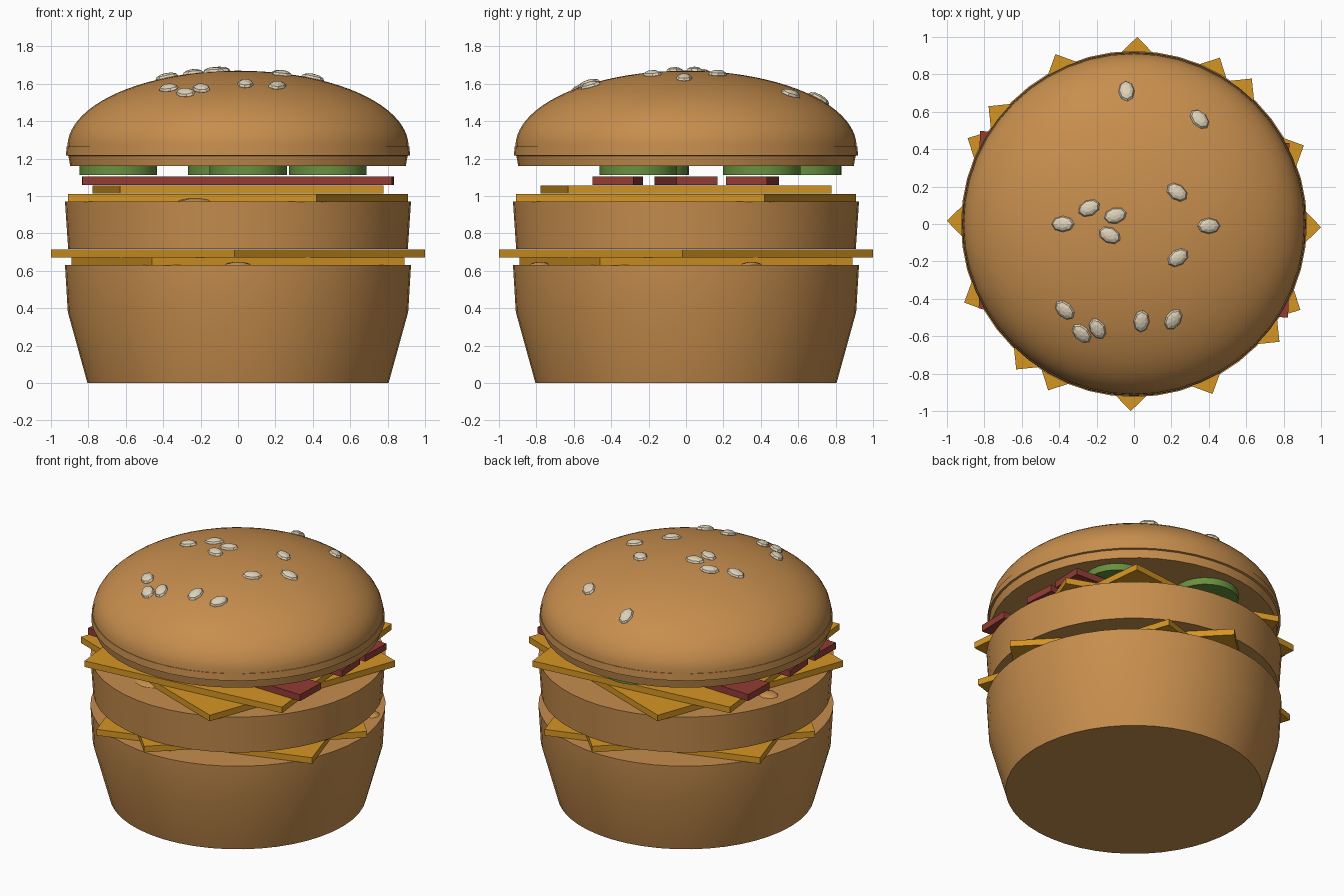
import bpy, bmesh, math
from mathutils import Matrix, Vector

cube = bpy.data.objects.get("Cube")
if cube:
    bpy.data.objects.remove(cube, do_unlink=True)


def material(name, color):
    m = bpy.data.materials.new(name)
    m.use_nodes = True
    m.diffuse_color = (*color, 1)
    m.node_tree.nodes["Principled BSDF"].inputs["Base Color"].default_value = (*color, 1)
    return m


BUN = material("toasted bun", (0.57, 0.27, 0.075))
CHEESE = material("yellow cheese", (0.66, 0.30, 0.017))
BACON = material("red bacon", (0.29, 0.045, 0.034))
PICKLE = material("green pickle", (0.14, 0.28, 0.048))
SEED = material("pale sesame", (0.73, 0.64, 0.48))


def finish(bm, name, mat, smooth=None):
    """Turn a bmesh into a coloured object, smooth up to an angle if given."""
    bmesh.ops.recalc_face_normals(bm, faces=bm.faces)
    mesh = bpy.data.meshes.new(name)
    bm.to_mesh(mesh)
    bm.free()
    mesh.materials.append(mat)
    ob = bpy.data.objects.new(name, mesh)
    bpy.context.collection.objects.link(ob)
    if smooth:
        bpy.ops.object.select_all(action="DESELECT")
        ob.select_set(True)
        bpy.context.view_layer.objects.active = ob
        bpy.ops.object.shade_smooth_by_angle(angle=math.radians(smooth))
    return ob


def lathe(name, profile, mat, sides=48, center=(0, 0), smooth=12):
    """Spin a (radius, z) profile; open ends are capped flat."""
    bm = bmesh.new()
    rings = []
    for r, z in profile:
        angles = [2 * math.pi * i / sides for i in range(sides)]
        rings.append([bm.verts.new((center[0] + r * math.cos(a), center[1] + r * math.sin(a), z))
                      for a in angles])
    for low, high in zip(rings, rings[1:]):
        for i in range(sides):
            j = (i + 1) % sides
            bm.faces.new((low[i], low[j], high[j], high[i]))
    bm.faces.new(rings[0][::-1])
    bm.faces.new(rings[-1])
    return finish(bm, name, mat, smooth)


def slab(name, size, center, degrees, mat):
    bm = bmesh.new()
    bmesh.ops.create_cube(bm, size=1)
    bm.transform(Matrix.Translation(center) @ Matrix.Rotation(math.radians(degrees), 4, "Z")
                 @ Matrix.Diagonal((*size, 1)))
    return finish(bm, name, mat)


def blob(name, position, normal, spin, radii, mat, smooth=None):
    """Flattened ball lying on a surface with the given normal."""
    bm = bmesh.new()
    bmesh.ops.create_uvsphere(bm, u_segments=8, v_segments=6, radius=1)
    tilt = Vector((0, 0, 1)).rotation_difference(normal).to_matrix().to_4x4()
    bm.transform(Matrix.Translation(position) @ tilt
                 @ Matrix.Rotation(math.radians(spin), 4, "Z") @ Matrix.Diagonal((*radii, 1)))
    return finish(bm, name, mat, smooth)


# Buns: tapered base, middle disc, domed crown with a thin lip
lathe("bottom_bun", [(0.805, 0), (0.91, 0.38), (0.925, 0.63)], BUN)
lathe("middle_bun", [(0.908, 0.717), (0.925, 0.97)], BUN)

DOME_R, DOME_Z, DOME_H = 0.912, 1.265, 0.405
STEPS = 22
dome = [(DOME_R * math.cos(t), DOME_Z + DOME_H * math.sin(t))
        for t in (math.pi / 2 * i / STEPS for i in range(STEPS))]
dome.append((0.01, DOME_Z + DOME_H))
lathe("top_bun", [(0.897, 1.16), (0.907, 1.215), (0.92, 1.218), (0.916, 1.265)] + dome, BUN)

# Cheese slices, each turned differently
for i, (z, turn) in enumerate([(0.65, 17.7), (0.693, 44), (0.99, -20.2), (1.035, 6)]):
    slab(f"cheese_slice_{i + 1}", (1.415, 1.415, 0.042), (0, 0, z), turn, CHEESE)

# Bacon strips
for i, (y, turn) in enumerate([(-0.365, -1.7), (0, 4), (0.355, -2.2)]):
    slab(f"bacon_strip_{i + 1}", (1.655, 0.22, 0.045), (0, y, 1.082), turn, BACON)

# Pickle slices
for i, spot in enumerate([(-0.64, -0.19), (0.055, -0.255), (-0.06, 0.625), (0.48, 0.405)]):
    lathe(f"pickle_slice_{i + 1}", [(0.207, 1.113), (0.207, 1.162)], PICKLE,
          sides=24, center=spot, smooth=30)

# Low bumps on the cut bun faces
for i, (x, y, z, r) in enumerate([(0, -0.78, 0.63, 0.07), (0.76, 0.35, 0.63, 0.07),
                                  (-0.22, -0.65, 0.97, 0.1), (-0.76, 0.19, 0.97, 0.07)]):
    blob(f"bun_bump_{i + 1}", (x, y, z), Vector((0, 0, 1)), 0, (r, r * 0.8, 0.018), BUN, 40)

# Sesame seeds scattered over the dome: x, y, spin
seeds = [(-0.04, 0.71, 95), (0.35, 0.56, -50), (0.23, 0.17, -35), (-0.24, 0.085, 25),
         (-0.1, 0.045, 15), (-0.38, 0, 0), (-0.13, -0.06, -25), (0.4, -0.01, 0),
         (0.235, -0.18, 35), (-0.37, -0.46, -45), (-0.28, -0.585, -50),
         (-0.195, -0.56, -65), (0.04, -0.52, 85), (0.21, -0.51, 60)]
for i, (x, y, spin) in enumerate(seeds):
    z = DOME_H * math.sqrt(1 - (x * x + y * y) / DOME_R ** 2)
    normal = Vector((x / DOME_R ** 2, y / DOME_R ** 2, z / DOME_H ** 2)).normalized()
    blob(f"sesame_seed_{i + 1}", (x, y, DOME_Z + z), normal, spin, (0.062, 0.043, 0.025), SEED)
